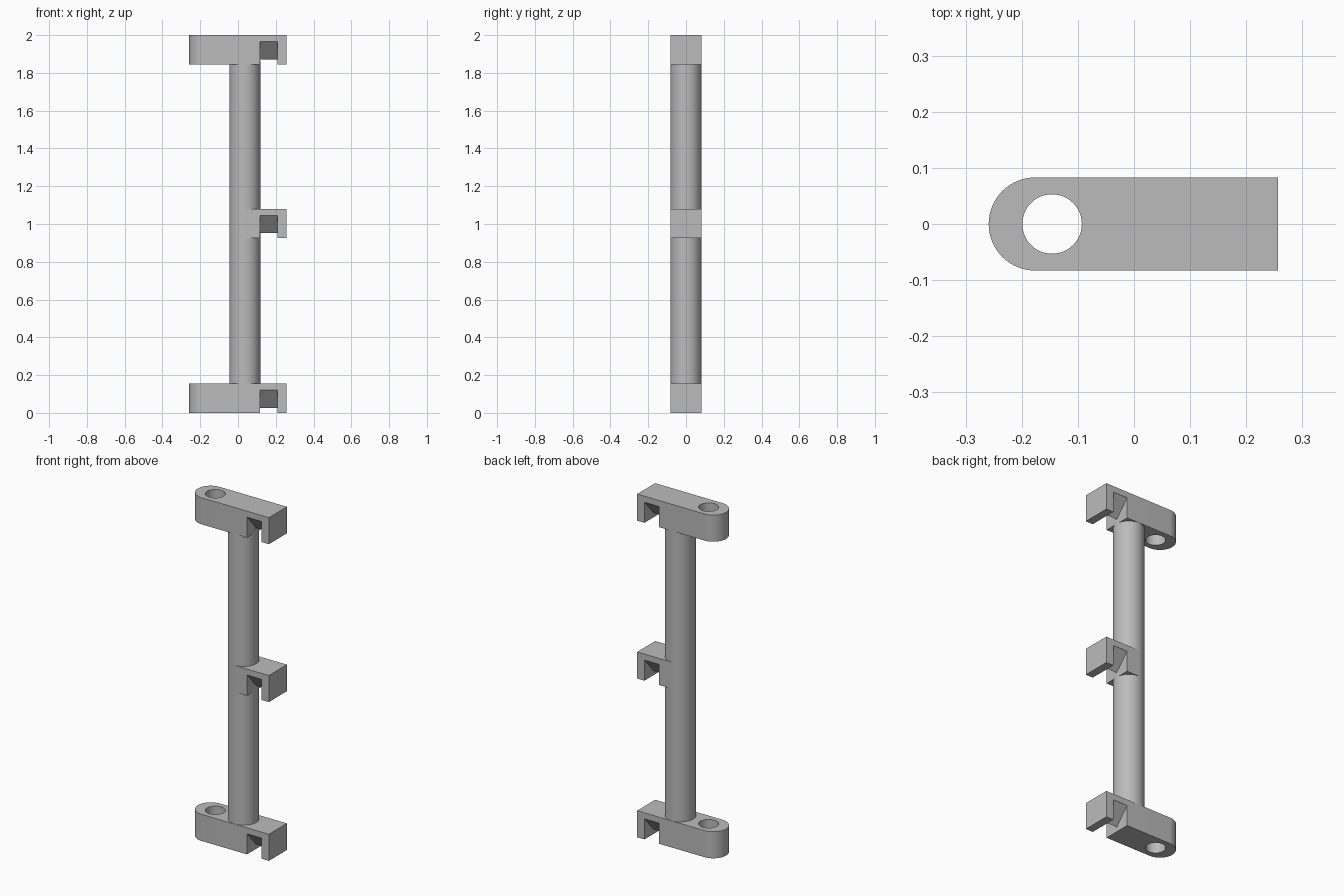
import bpy, bmesh
from math import sin, cos, pi, radians
from mathutils import Vector

cube = bpy.data.objects.get("Cube")
if cube:
    bpy.data.objects.remove(cube, do_unlink=True)

HALF = 0.083      # half depth of every arm
TALL = 0.155      # height of every arm
POST_X = 0.036
TIP_X = 0.257
END_X = -0.259

grey = bpy.data.materials.new("plain grey")
grey.use_nodes = True
grey.diffuse_color = (0.5, 0.5, 0.5, 1)
grey.node_tree.nodes["Principled BSDF"].inputs["Base Color"].default_value = (0.5, 0.5, 0.5, 1)


def prism(name, points, sweep):
    """Closed outline of 3D points swept along a vector."""
    bm = bmesh.new()
    face = bm.faces.new([bm.verts.new(p) for p in points])
    swept = bmesh.ops.extrude_face_region(bm, geom=[face])["geom"]
    bmesh.ops.translate(bm, vec=Vector(sweep),
                        verts=[v for v in swept if isinstance(v, bmesh.types.BMVert)])
    bmesh.ops.recalc_face_normals(bm, faces=bm.faces)
    mesh = bpy.data.meshes.new(name)
    bm.to_mesh(mesh)
    bm.free()
    mesh.materials.append(grey)
    obj = bpy.data.objects.new(name, mesh)
    bpy.context.collection.objects.link(obj)
    return obj


def arc(cx, radius, start, end, steps, z):
    return [(cx + radius * cos(start + (end - start) * i / steps),
             radius * sin(start + (end - start) * i / steps), z) for i in range(steps + 1)]


def activate(obj):
    bpy.ops.object.select_all(action='DESELECT')
    obj.select_set(True)
    bpy.context.view_layer.objects.active = obj


def smooth(obj):
    activate(obj)
    bpy.ops.object.shade_smooth_by_angle(angle=radians(30))


def cut(obj, cutter):
    activate(obj)
    mod = obj.modifiers.new("cut", 'BOOLEAN')
    mod.operation = 'DIFFERENCE'
    mod.solver = 'EXACT'
    mod.object = cutter
    bpy.ops.object.modifier_apply(modifier=mod.name)
    bpy.data.objects.remove(cutter, do_unlink=True)


def arm(name, z, full):
    # Plan outline: long arm with a rounded end, or a short block on the post
    tip = [(TIP_X, -HALF, z), (TIP_X, HALF, z)]
    if full:
        outline = tip + arc(END_X + HALF, HALF, pi / 2, 3 * pi / 2, 32, z)
    else:
        outline = tip + [(POST_X, HALF, z), (POST_X, -HALF, z)]
    obj = prism(name, outline, (0, 0, TALL))

    # Hook slot, leaving a pointed ridge under its roof
    roof, ridge, low = z + 0.12, z + 0.027, z - 0.05
    slot = [(-0.2, low), (0.2, low), (0.2, roof), (0.082, roof),
            (0, ridge), (-0.082, roof), (-0.2, roof)]
    cut(obj, prism("slot_cutter", [(0.116, y, h) for y, h in slot], (0.094, 0, 0)))

    # Bolt hole through the rounded end
    if full:
        hole = arc(-0.146, 0.053, 0, 2 * pi, 48, z - 0.05)[:-1]
        cut(obj, prism("hole_cutter", hole, (0, 0, TALL + 0.1)))
    smooth(obj)


arm("bottom_arm", 0, True)
arm("middle_hook", 0.925, False)
arm("top_arm", 2 - TALL, True)

# Round post between the two arms
post = prism("post", arc(POST_X, 0.082, 0, 2 * pi, 64, TALL - 0.02)[:-1],
             (0, 0, 2 - 2 * TALL + 0.04))
smooth(post)
